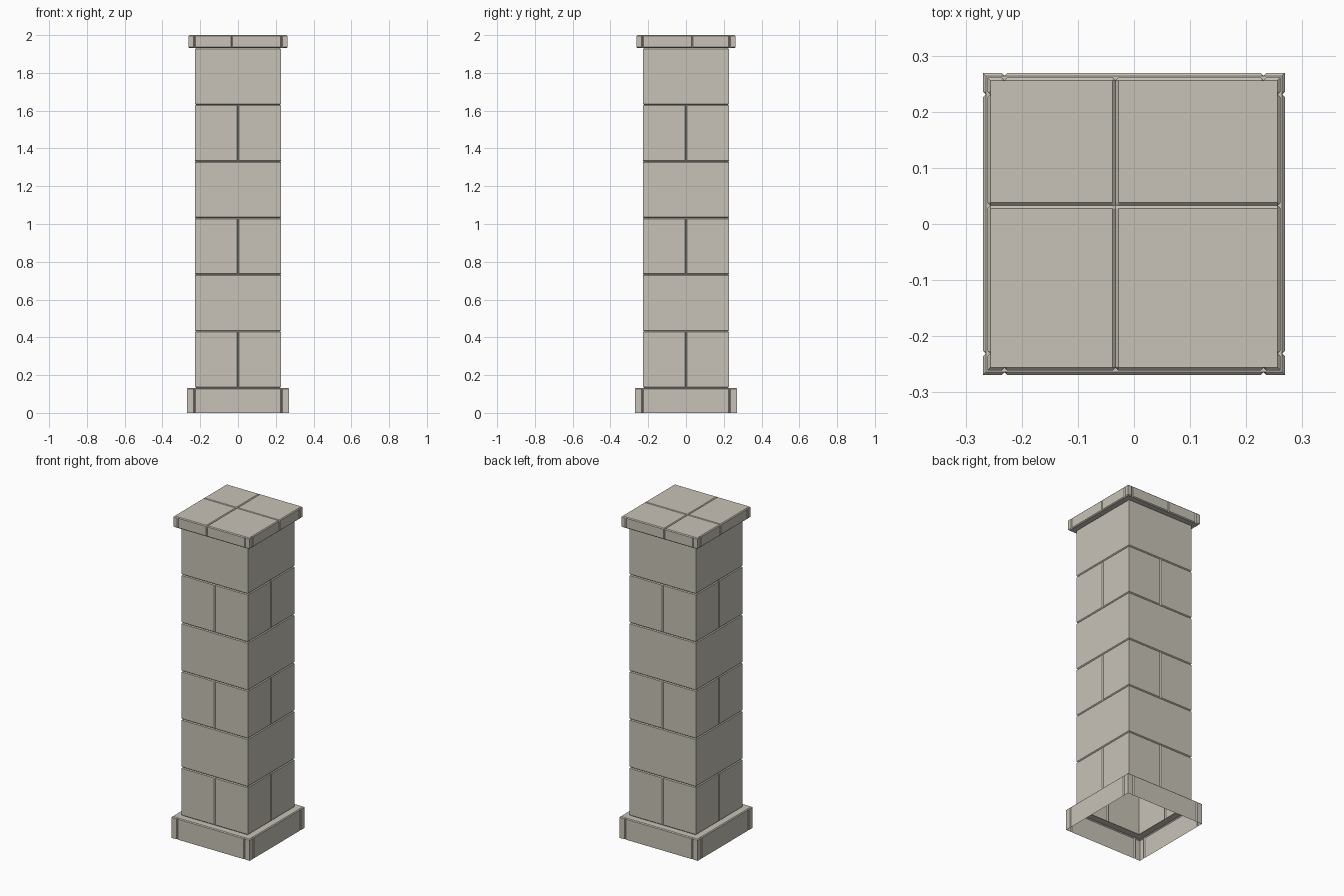
import bpy, bmesh

if "Cube" in bpy.data.objects:
    bpy.data.objects.remove(bpy.data.objects["Cube"])

G = 0.005            # groove half width and depth
COL = 0.228          # column half width
BASE_H, CAP_Z = 0.1325, 1.931

stone = bpy.data.materials.new("warm grey stone")
stone.diffuse_color = (0.58, 0.545, 0.475, 1)
stone.use_nodes = True
stone.node_tree.nodes["Principled BSDF"].inputs["Base Color"].default_value = stone.diffuse_color


def outline(h, notch, xs, ys):
    """Square loop, counter-clockwise, with grooves at xs (front/back) and ys (sides)."""
    def side(seams, sign):
        pts = [(-h, -h)]
        for c in sorted(s * sign for s in seams):
            for dx, dy in ((-G, 0), (0, notch), (G, 0)):
                pts.append((max(-h, min(h, c + dx)), -h + dy))
        return pts
    loop = []
    loop += side(xs, 1)
    loop += [(-y, x) for x, y in side(ys, 1)]
    loop += [(-x, -y) for x, y in side(xs, -1)]
    loop += [(y, -x) for x, y in side(ys, -1)]
    return loop


def skin(bm, rings, xs=(), ys=()):
    """Bridge rings given as (half width, z, groove depth)."""
    prev = None
    for h, z, notch in rings:
        cur = [bm.verts.new((x, y, z)) for x, y in outline(h, notch, xs, ys)]
        if prev:
            n = len(cur)
            for i in range(n):
                j = (i + 1) % n
                bm.faces.new((prev[i], prev[j], cur[j], cur[i]))
        prev = cur


def finish(bm, name):
    bmesh.ops.remove_doubles(bm, verts=bm.verts, dist=0.0002)
    bmesh.ops.dissolve_degenerate(bm, edges=bm.edges, dist=0.0002)
    me = bpy.data.meshes.new(name)
    bm.to_mesh(me)
    bm.free()
    me.materials.append(stone)
    bpy.context.collection.objects.link(bpy.data.objects.new(name, me))


# column: six hollow courses, every other one split down the middle
bm = bmesh.new()
step = (CAP_Z - BASE_H) / 6
for k in range(6):
    z0, z1 = BASE_H + k * step, BASE_H + (k + 1) * step
    seams = (0,) if k % 2 == 0 else ()
    skin(bm, [(COL - G, z0, 0), (COL, z0 + G, G), (COL, z1 - G, G), (COL - G, z1, 0)],
         seams, seams)
finish(bm, "column_courses")

# base trim: open at the bottom, ledge on top, grooves beside the corners
B, corner = 0.269, (-0.231, 0.231)
bm = bmesh.new()
skin(bm, [(B, 0, G), (B, BASE_H - G, G), (B - G, BASE_H, 0), (COL - G, BASE_H, 0)],
     corner, corner)
finish(bm, "base_trim")

# cap: underside ledge, grooved rim
C, SX, SY = 0.261, -0.033, 0.033
bm = bmesh.new()
skin(bm, [(COL - G, CAP_Z, 0), (C - G, CAP_Z, 0), (C, CAP_Z + G, G), (C, 2 - G, G), (C - G, 2, 0)],
     corner + (SX,), corner + (SY,))
finish(bm, "cap_rim")

# cap top: four slabs with grooves between them
bm = bmesh.new()
a = C - G
gx = [-a, SX - G, SX, SX + G, a]
gy = [-a, SY - G, SY, SY + G, a]
grid = [[bm.verts.new((x, y, 2 - G if 2 in (i, j) else 2)) for i, x in enumerate(gx)]
        for j, y in enumerate(gy)]
for j in range(4):
    for i in range(4):
        bm.faces.new((grid[j][i], grid[j][i + 1], grid[j + 1][i + 1], grid[j + 1][i]))
finish(bm, "cap_slabs")
